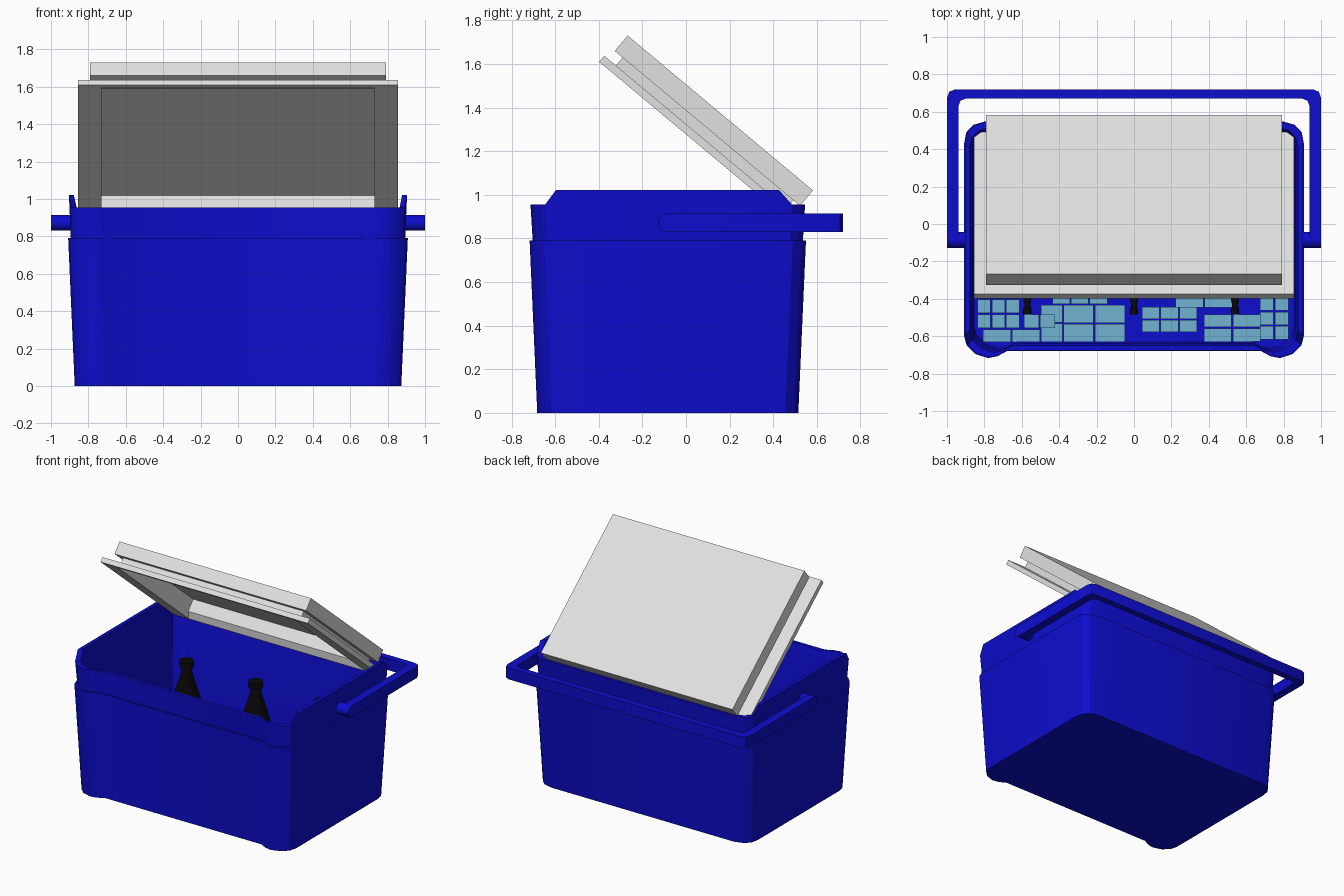
import bpy, bmesh, math
from mathutils import Matrix, Vector

if "Cube" in bpy.data.objects:
    bpy.data.objects.remove(bpy.data.objects["Cube"])


def material(name, rgb):
    m = bpy.data.materials.new(name)
    m.diffuse_color = (*rgb, 1)
    m.use_nodes = True
    m.node_tree.nodes["Principled BSDF"].inputs["Base Color"].default_value = m.diffuse_color
    return m


BLUE = material("blue plastic", (0.004, 0.004, 0.62))
GREY = material("light grey plastic", (0.75, 0.75, 0.75))
BLACK = material("black glass", (0.003, 0.003, 0.003))
ICE = material("pale blue ice", (0.16, 0.45, 0.63))


def finish(bm, name, mat, smooth=False, matrix=None):
    if matrix:
        bm.transform(matrix)
    bmesh.ops.recalc_face_normals(bm, faces=bm.faces)
    me = bpy.data.meshes.new(name)
    bm.to_mesh(me)
    bm.free()
    me.materials.append(mat)
    ob = bpy.data.objects.new(name, me)
    bpy.context.collection.objects.link(ob)
    if smooth:
        bpy.ops.object.select_all(action='DESELECT')
        ob.select_set(True)
        bpy.context.view_layer.objects.active = ob
        bpy.ops.object.shade_smooth_by_angle(angle=math.radians(30))
    return ob


def loft(name, loops, mat, smooth=False, matrix=None):
    """Skin a closed solid through loops of equal point count."""
    bm = bmesh.new()
    rings = [[bm.verts.new(p) for p in loop] for loop in loops]
    n = len(rings[0])
    for a, b in zip(rings, rings[1:]):
        for i in range(n):
            j = (i + 1) % n
            bm.faces.new((a[i], a[j], b[j], b[i]))
    bm.faces.new(rings[0])
    bm.faces.new(rings[-1])
    return finish(bm, name, mat, smooth, matrix)


# Tub: right half of the plan with rim height per point, front to back
half = [(.68, -.68, .955), (.73, -.707, .955), (.78, -.717, .955),
        (.85, -.695, .955), (.895, -.65, .955), (.908, -.6, 1.022),
        (.908, .43, 1.022), (.897, .49, .955), (.86, .53, .955),
        (.79, .55, .955)]
plan = half + [(-x, y, z) for x, y, z in reversed(half)]


def tub_loop(inset, z=None):
    return [(x - math.copysign(inset, x), y - math.copysign(inset, y),
             rim if z is None else z) for x, y, rim in plan]


loft("cooler_tub", [tub_loop(.035, 0), tub_loop(0, .79), tub_loop(.014, .79),
                    tub_loop(.004), tub_loop(.03), tub_loop(.044, .9),
                    tub_loop(.055, .05)], BLUE, True)

# Carrying handle: U-shaped bar folded to the back
outer = [(1, -.085), (1, .675), (.988, .707), (.957, .72)]
inner = [(.938, -.085), (.938, .63), (.928, .659), (.9, .67)]
outer += [(-x, y) for x, y in reversed(outer)]
inner += [(-x, y) for x, y in reversed(inner)]
loft("carrying_handle", [[(*o, .83), (*i, .83), (*i, .915), (*o, .915)]
                         for o, i in zip(outer, inner)], BLUE, True)

# Handle pivots
for side, label in ((1, "right"), (-1, "left")):
    ring = [(-.085 + .0425 * math.cos(a * math.tau / 16),
             .8725 + .0425 * math.sin(a * math.tau / 16)) for a in range(16)]
    loft("handle_pivot_" + label,
         [[(side * x, y, z) for y, z in ring] for x in (.87, 1.0)], BLUE, True)

# Lid: rectangles (half width, hinge end, front end, depth) in a tilted frame
u = Vector((0, -.767, .641)).normalized()
n = Vector((1, 0, 0)).cross(u)
tilt = Matrix.Translation((0, .582, 1.02)) @ Matrix(
    ((1, 0, 0), (0, u.y, n.y), (0, u.z, n.z))).to_4x4()
lid = [(.79, 0, 1.107, 0), (.79, 0, 1.107, .092), (.745, .04, 1.06, .092),
       (.745, .04, 1.06, .14), (.855, 0, 1.13, .14), (.855, 0, 1.13, .176),
       (.73, .01, 1.105, .176), (.73, .05, 1.05, .135), (.73, .05, 1.05, .045)]
loft("lid", [[(-w, a, d), (w, a, d), (w, b, d), (-w, b, d)]
             for w, a, b, d in lid], GREY, False, tilt)

# Bottles: (radius, height)
profile = [(.1, .05), (.1, .43), (.036, .64), (.036, .67), (.05, .675), (.05, .72)]


def bottle(name, matrix):
    loft(name, [[(r * math.cos(k * math.tau / 12), r * math.sin(k * math.tau / 12), z)
                 for k in range(12)] for r, z in profile], BLACK, True, matrix)


for i, x in enumerate((-.57, 0, .54)):
    bottle(f"standing_bottle_{i}", Matrix.Translation((x, .21, 0)))
    bottle(f"lying_bottle_{i}", Matrix.Translation((x, .02, .305))
           @ Matrix.Rotation(math.radians(90), 4, 'X')
           @ Matrix.Diagonal((.45, .45, .7, 1)))

# Ice: clusters (x0, x1, y0, y1, columns, rows, top) repeated at the back
clusters = [(-.84, -.61, -.56, -.4, 3, 2, .28), (-.81, -.5, -.635, -.56, 2, 1, .25),
            (-.59, -.42, -.56, -.48, 2, 1, .24), (-.5, -.38, -.63, -.43, 1, 2, .22),
            (-.44, -.14, -.43, -.3, 3, 1, .25), (-.38, -.045, -.635, -.43, 2, 2, .28),
            (.04, .34, -.58, -.44, 3, 2, .25), (.22, .53, -.45, -.3, 2, 2, .28),
            (.37, .68, -.63, -.48, 2, 2, .26), (.67, .83, -.62, -.39, 2, 3, .29)]
middle = [(-.8, -.64, -.36, .16, 1, 3, .26), (-.5, -.06, -.26, .1, 3, 2, .24),
          (.06, .46, -.26, .1, 2, 2, .25), (.62, .82, -.34, .14, 1, 3, .27)]
back = [(a, b, -.17 - d, -.17 - c, i, j, t - .03) for a, b, c, d, i, j, t in clusters]
bm = bmesh.new()
for x0, x1, y0, y1, nx, ny, top in clusters + middle + back:
    dx, dy = (x1 - x0) / nx, (y1 - y0) / ny
    for i in range(nx):
        for j in range(ny):
            h = top - .05 - .006 * ((i + j) % 2)
            bmesh.ops.create_cube(bm, size=1, matrix=Matrix.Translation(
                (x0 + (i + .5) * dx, y0 + (j + .5) * dy, .05 + h / 2))
                @ Matrix.Diagonal((dx - .006, dy - .006, h, 1)))
finish(bm, "ice_cubes", ICE)
